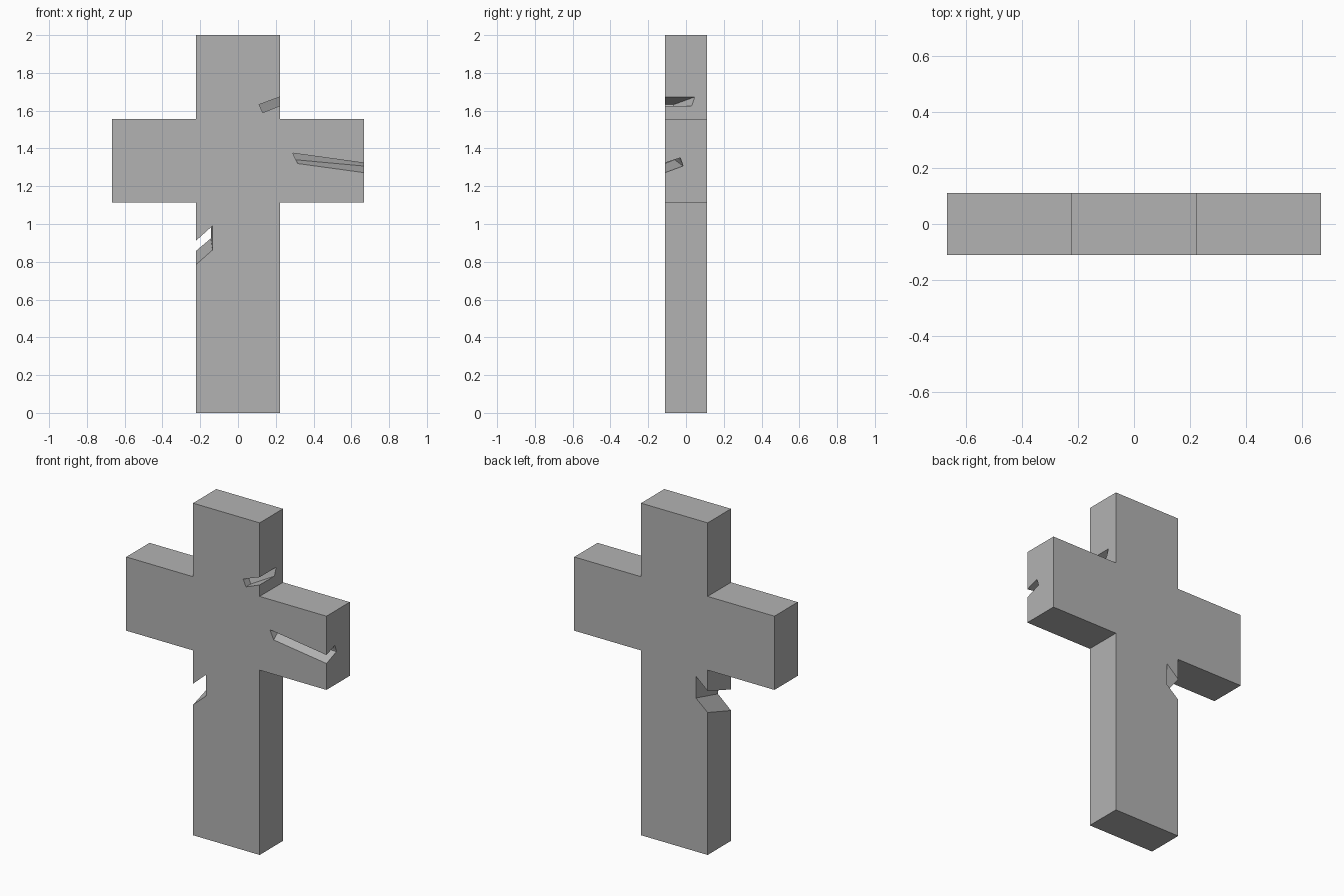
import bpy
import bmesh
from mathutils import Vector

cube = bpy.data.objects.get("Cube")
if cube:
    bpy.data.objects.remove(cube, do_unlink=True)

stone = bpy.data.materials.new("grey_stone")
stone.use_nodes = True
GREY = (0.45, 0.45, 0.45, 1)
stone.diffuse_color = GREY
stone.node_tree.nodes["Principled BSDF"].inputs["Base Color"].default_value = GREY


def make_object(name, bm):
    bmesh.ops.recalc_face_normals(bm, faces=bm.faces[:])
    mesh = bpy.data.meshes.new(name)
    bm.to_mesh(mesh)
    bm.free()
    mesh.materials.append(stone)
    obj = bpy.data.objects.new(name, mesh)
    bpy.context.collection.objects.link(obj)
    return obj


def make_cutter(name, inner, outer):
    """Wedge between an inner end and an outer opening, run on past the surface.
    Each end lists front top, front bottom, back bottom, back top."""
    def overshoot(ring):
        ft, fb, bb, bt = [Vector(p) for p in ring]
        return [ft + (ft - bt).normalized() * 0.03, fb + (fb - bb).normalized() * 0.03, bb, bt]
    near, far = overshoot(inner), overshoot(outer)
    far = [a + (b - a) * 1.2 for a, b in zip(near, far)]
    bm = bmesh.new()
    for p in near + far:
        bm.verts.new(p)
    bmesh.ops.convex_hull(bm, input=bm.verts[:])
    bmesh.ops.dissolve_limit(bm, angle_limit=0.03, verts=bm.verts[:], edges=bm.edges[:])
    obj = make_cutter_hidden(make_object(name, bm))
    return obj


def make_cutter_hidden(obj):
    obj.hide_render = True
    return obj


# Cross body: half outline mirrored, then extruded through its depth
S, A, D = 0.222, 0.667, 0.111
LOW, HIGH, TOP = 1.113, 1.557, 2.0
half = [(S, 0), (S, LOW), (A, LOW), (A, HIGH), (S, HIGH), (S, TOP)]
outline = half + [(-x, z) for x, z in reversed(half)]
bm = bmesh.new()
face = bm.faces.new([bm.verts.new((x, -D, z)) for x, z in outline])
ext = bmesh.ops.extrude_face_region(bm, geom=[face])
bmesh.ops.translate(bm, vec=(0, 2 * D, 0),
                    verts=[g for g in ext["geom"] if isinstance(g, bmesh.types.BMVert)])
cross = make_object("stone_cross", bm)

# Chips and cracks
cutters = [
    make_cutter("upper_chip_cutter",
                [(0.112, -D, 1.632), (0.131, -D, 1.59), (0.131, -0.065, 1.59), (0.112, -0.065, 1.632)],
                [(S, -D, 1.673), (S, -D, 1.626), (S, 0.03, 1.626), (S, 0.047, 1.673)]),
    make_cutter("arm_crack_cutter",
                [(0.29, -D, 1.375), (0.316, -D, 1.32), (0.305, -0.06, 1.34), (0.283, -0.072, 1.388)],
                [(A, -D, 1.323), (A, -D, 1.272), (A, -0.016, 1.307), (A, -0.03, 1.35)]),
    make_cutter("side_chip_cutter",
                [(-0.135, -D, 0.99), (-0.135, -D, 0.862), (-0.145, 0.15, 0.935), (-0.145, 0.15, 1.067)],
                [(-S, -D, 0.912), (-S, -D, 0.785), (-S, 0.15, 0.87), (-S, 0.15, 1.0)]),
]
for cutter in cutters:
    mod = cross.modifiers.new(cutter.name, "BOOLEAN")
    mod.operation = "DIFFERENCE"
    mod.solver = "EXACT"
    mod.object = cutter

# Bake the cuts and drop the cutters
bpy.context.view_layer.update()
result = bpy.data.meshes.new_from_object(cross.evaluated_get(bpy.context.evaluated_depsgraph_get()))
cross.modifiers.clear()
cross.data = result
for cutter in cutters:
    bpy.data.objects.remove(cutter, do_unlink=True)
